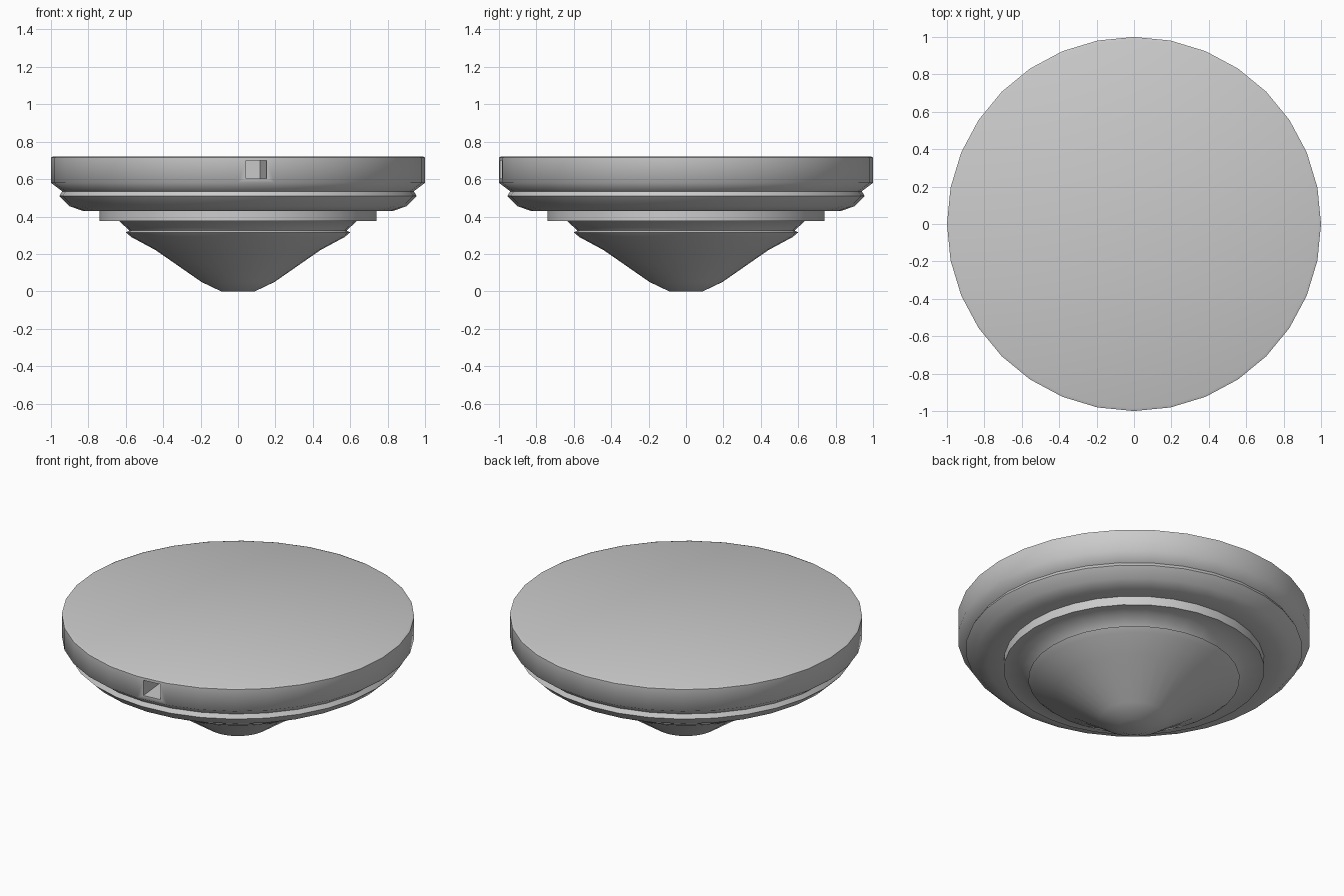
import bpy, bmesh, math

if "Cube" in bpy.data.objects:
    bpy.data.objects.remove(bpy.data.objects["Cube"])

SIDES = 32

grey = bpy.data.materials.new("plain grey")
grey.diffuse_color = (0.6, 0.6, 0.6, 1)
grey.use_nodes = True
grey.node_tree.nodes["Principled BSDF"].inputs["Base Color"].default_value = grey.diffuse_color


def lathe(name, profile):
    """Closed solid turned around z from (radius, height) points, top to bottom."""
    bm = bmesh.new()
    rings = [[bm.verts.new((r * math.cos(2 * math.pi * i / SIDES),
                            r * math.sin(2 * math.pi * i / SIDES), z))
              for i in range(SIDES)] for r, z in profile]
    for a, b in zip(rings, rings[1:]):
        for i in range(SIDES):
            j = (i + 1) % SIDES
            bm.faces.new((a[i], b[i], b[j], a[j]))
    bm.faces.new(rings[0])
    bm.faces.new(rings[-1][::-1])
    bmesh.ops.recalc_face_normals(bm, faces=bm.faces)
    mesh = bpy.data.meshes.new(name)
    bm.to_mesh(mesh)
    bm.free()
    mesh.materials.append(grey)
    obj = bpy.data.objects.new(name, mesh)
    bpy.context.collection.objects.link(obj)
    return obj


# Stepped body: disc, groove, flange ring, neck and cone in one profile
body = lathe("body", [
    (0.985, 0.722), (1.0, 0.716), (1.0, 0.58), (0.94, 0.535), (0.955, 0.51),
    (0.90, 0.455), (0.83, 0.43), (0.74, 0.43), (0.74, 0.375), (0.635, 0.375),
    (0.58, 0.325), (0.60, 0.315), (0.57, 0.29), (0.44, 0.22), (0.195, 0.05),
    (0.09, 0.0)])

# Square socket cut radially into one wall facet
depth, ang = 0.35, math.radians(-90 + 180 / SIDES)
mid = 1.05 - (depth + 0.055) / 2
bpy.ops.mesh.primitive_cube_add(
    size=1, location=(mid * math.cos(ang), mid * math.sin(ang), 0.652),
    rotation=(0, 0, ang))
cutter = bpy.context.object
cutter.name = "socket_cutter"
cutter.scale = (depth + 0.055, 0.11, 0.095)
cutter.data.materials.append(grey)
cutter.hide_render = True
cutter.hide_set(True)
cut = body.modifiers.new("socket", 'BOOLEAN')
cut.operation = 'DIFFERENCE'
cut.solver = 'EXACT'
cut.object = cutter

# Rounded steps stay smooth, sharp rims stay crisp
bpy.ops.object.select_all(action='DESELECT')
body.select_set(True)
bpy.context.view_layer.objects.active = body
bpy.ops.object.modifier_apply(modifier=cut.name)
bpy.data.objects.remove(cutter)
bpy.ops.object.shade_smooth_by_angle(angle=math.radians(62))
